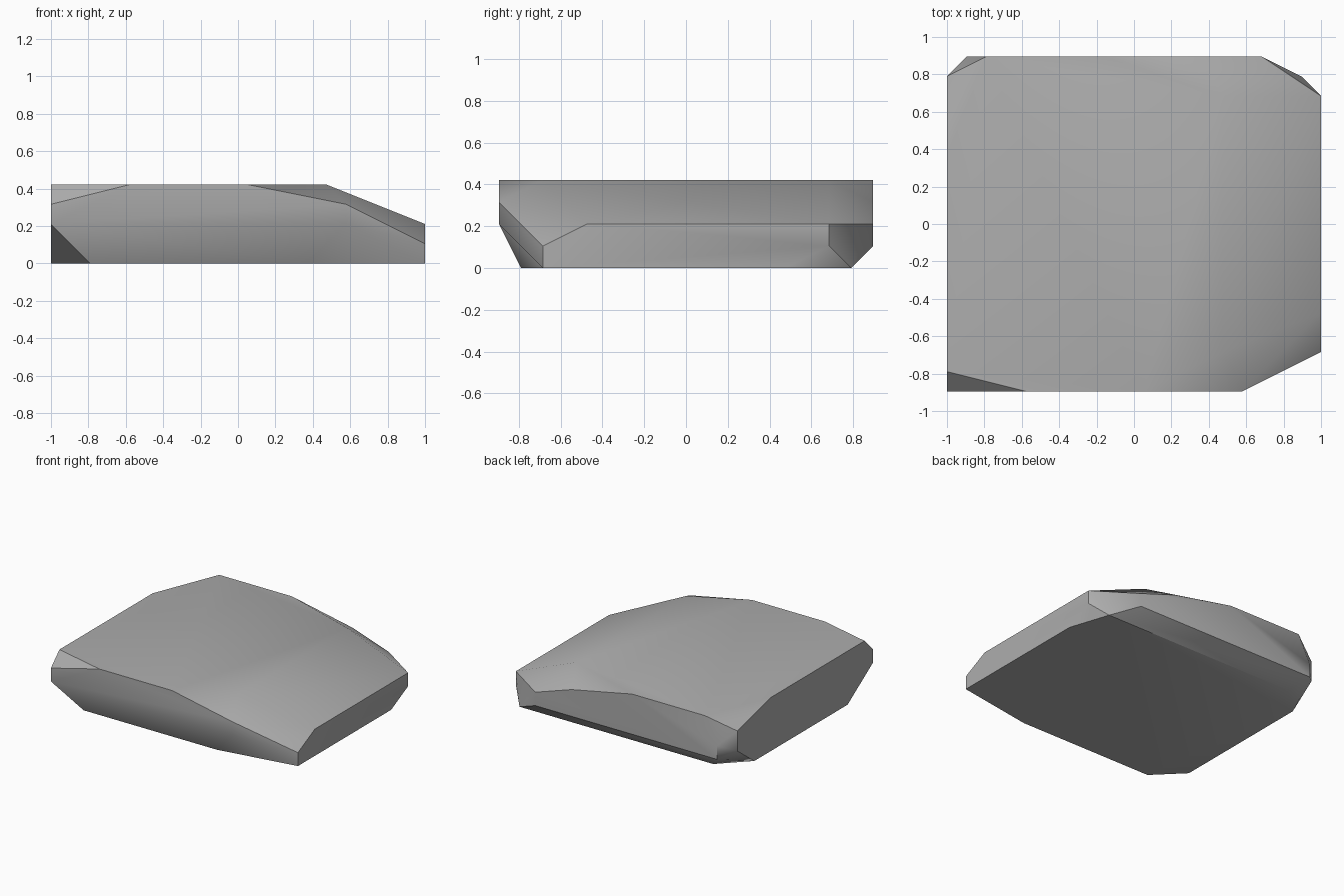
import bpy
import bmesh
import math

# Remove the default cube
default_cube = bpy.data.objects.get("Cube")
if default_cube:
    bpy.data.objects.remove(default_cube, do_unlink=True)

# The slab is chiselled on a coarse lattice of equal cells
CELL = 2 / 19
CENTRE_X, CENTRE_Y = 9.5, 8.5

# Corner outlines of the stone at each lattice height
underside = [(2, 1), (13, 1), (19, 2), (19, 13), (18, 16), (2, 16), (0, 14), (0, 3)]
lower_chamfer = [(19, 2), (19, 15), (16, 17), (1, 17)]
left_nick = [(0, 16)]
girdle = [(0, 0), (15, 0), (19, 4), (19, 15), (16, 17), (1, 17)]
upper_chamfer = [(0, 0), (15, 0), (13, 17), (0, 16)]
crown = [(0, 1), (4, 0), (10, 0), (14, 2), (14, 15), (8, 17), (2, 17), (0, 12)]
layers = [(0, underside), (1, lower_chamfer), (1.5, left_nick),
          (2, girdle), (3, upper_chamfer), (4, crown)]


def make_material(name, colour):
    material = bpy.data.materials.new(name)
    material.use_nodes = True
    material.diffuse_color = colour
    shader = next(n for n in material.node_tree.nodes if n.type == 'BSDF_PRINCIPLED')
    shader.inputs["Base Color"].default_value = colour
    return material


def make_stone(name, material):
    """Wrap the stacked outlines in one faceted solid."""
    bm = bmesh.new()
    for height, outline in layers:
        for x, y in outline:
            bm.verts.new(((x - CENTRE_X) * CELL, (y - CENTRE_Y) * CELL, height * CELL))
    hull = bmesh.ops.convex_hull(bm, input=bm.verts[:])
    spare = [v for v in hull["geom_interior"] if isinstance(v, bmesh.types.BMVert)]
    bmesh.ops.delete(bm, geom=spare, context='VERTS')
    # Merge coplanar triangles into clean facets
    bmesh.ops.dissolve_limit(bm, angle_limit=math.radians(1),
                             verts=bm.verts[:], edges=bm.edges[:])
    bmesh.ops.recalc_face_normals(bm, faces=bm.faces[:])
    mesh = bpy.data.meshes.new(name)
    bm.to_mesh(mesh)
    bm.free()
    mesh.materials.append(material)
    stone = bpy.data.objects.new(name, mesh)
    bpy.context.collection.objects.link(stone)
    return stone


# Flat stone slab with softened shallow edges
slab = make_stone("stone_slab", make_material("stone_grey", (0.42, 0.42, 0.42, 1)))
bpy.ops.object.select_all(action='DESELECT')
slab.select_set(True)
bpy.context.view_layer.objects.active = slab
bpy.ops.object.shade_smooth_by_angle(angle=math.radians(38))
